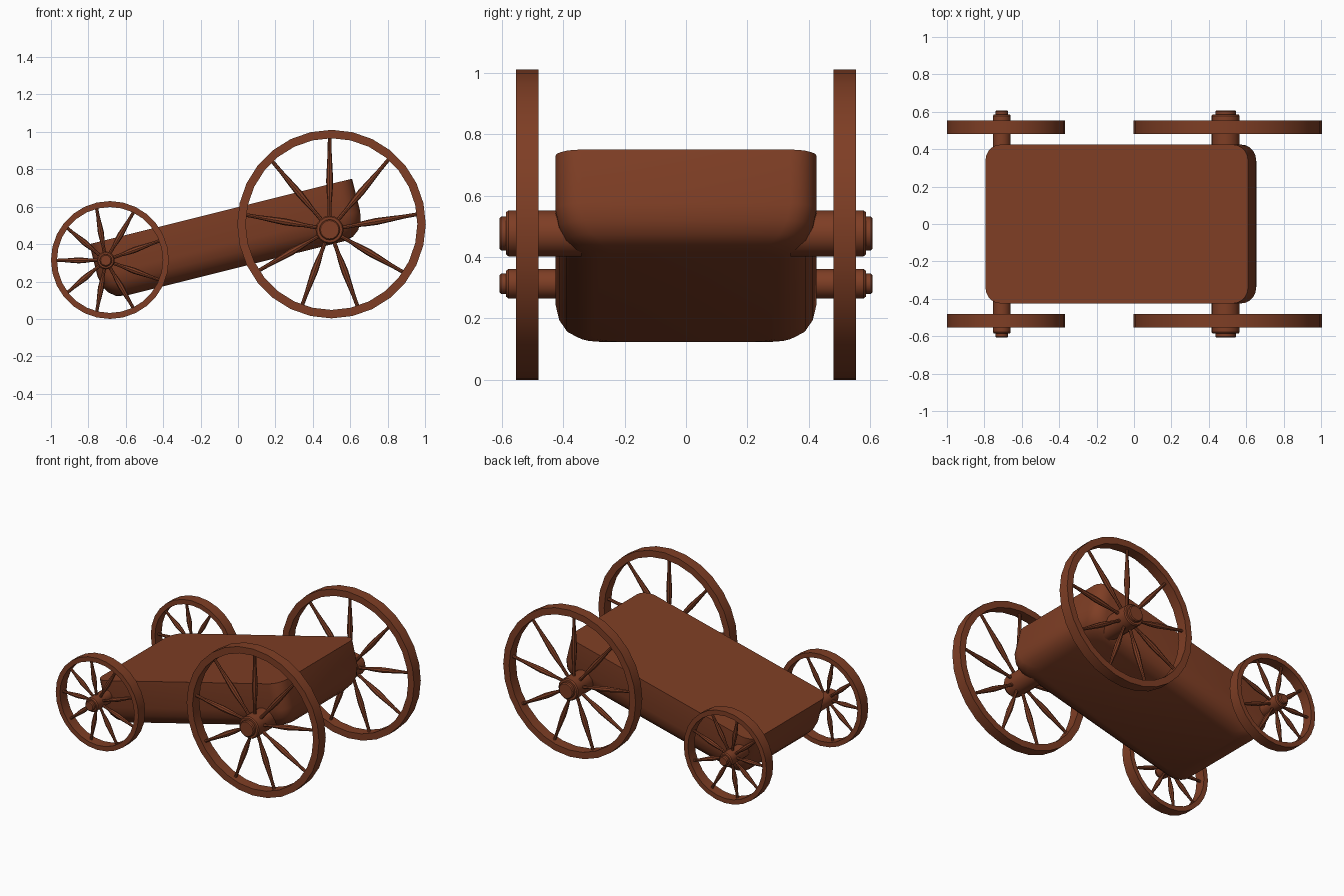
import bpy, bmesh, math
from mathutils import Vector, Matrix

if "Cube" in bpy.data.objects:
    bpy.data.objects.remove(bpy.data.objects["Cube"])

brown = bpy.data.materials.new("brown wood")
brown.diffuse_color = (0.21, 0.048, 0.018, 1)
brown.use_nodes = True
brown.node_tree.nodes["Principled BSDF"].inputs["Base Color"].default_value = brown.diffuse_color


def finish(bm, name, angle=35):
    bmesh.ops.recalc_face_normals(bm, faces=bm.faces[:])
    me = bpy.data.meshes.new(name)
    bm.to_mesh(me)
    bm.free()
    me.materials.append(brown)
    ob = bpy.data.objects.new(name, me)
    bpy.context.collection.objects.link(ob)
    bpy.ops.object.select_all(action='DESELECT')
    ob.select_set(True)
    bpy.context.view_layer.objects.active = ob
    bpy.ops.object.shade_smooth_by_angle(angle=math.radians(angle))
    return ob


def lathe(bm, profile, n, mat, closed=False):
    """Revolve (radius, height) points about local z, placed by mat."""
    rings = []
    for r, h in profile:
        rings.append([bm.verts.new(mat @ Vector((r * math.cos(2 * math.pi * i / n),
                                                 r * math.sin(2 * math.pi * i / n), h)))
                      for i in range(n)])
    pairs = list(zip(rings, rings[1:]))
    if closed:
        pairs.append((rings[-1], rings[0]))
    for a, b in pairs:
        for i in range(n):
            j = (i + 1) % n
            bm.faces.new((a[i], a[j], b[j], b[i]))
    if not closed:
        bm.faces.new(rings[0])
        bm.faces.new(rings[-1])


def body():
    # tilted bed: flat top with crisp edge, rounded lower edges and corners
    bm = bmesh.new()
    u0, u1, half, rc = -0.674, 0.773, 0.425, 0.085
    levels = [(0.580, 0), (0.40, 0), (0.345, 0.012), (0.305, 0.035),
              (0.278, 0.07), (0.266, 0.12)]
    mid, hl = (u0 + u1) / 2, (u1 - u0) / 2
    rings = []
    for n, inset in levels:
        ring = []
        a, b = hl - inset, half - inset
        for q, (sx, sy) in enumerate(((1, 1), (-1, 1), (-1, -1), (1, -1))):
            for k in range(6):
                t = math.radians(q * 90 + k * 18)
                ring.append(bm.verts.new((mid + sx * (a - rc) + rc * math.cos(t),
                                          sy * (b - rc) + rc * math.sin(t), n)))
        rings.append(ring)
    for a, b in zip(rings, rings[1:]):
        for i in range(len(a)):
            j = (i + 1) % len(a)
            bm.faces.new((a[i], a[j], b[j], b[i]))
    bm.faces.new(rings[0])
    bm.faces.new(rings[-1])
    bm.transform(Matrix.Rotation(-math.radians(14), 4, 'Y'))
    finish(bm, "cart_bed", 40)


def wheel(name, rim_c, R, hub_c, hub_r, cap_r, band, start, side):
    # local z of lathe points outward along y
    turn = Matrix.Rotation(math.radians(-90 * side), 4, 'X')
    place = lambda c: Matrix.Translation((c[0], 0, c[1])) @ turn
    bm = bmesh.new()
    lathe(bm, [(R, 0.48), (R, 0.553), (R - band, 0.553), (R - band, 0.48)],
          28, place(rim_c), closed=True)
    finish(bm, name + "_rim")

    # hub with stepped cap
    bm = bmesh.new()
    lathe(bm, [(hub_r, 0.34), (hub_r, 0.578), (hub_r - 0.006, 0.586), (cap_r, 0.586),
               (cap_r, 0.602), (cap_r - 0.006, 0.608)], 16, place(hub_c))
    finish(bm, name + "_hub")

    # nine turned spokes reaching from the hub to the rim
    bm = bmesh.new()
    off = Vector((hub_c[0] - rim_c[0], hub_c[1] - rim_c[1]))
    for i in range(9):
        t = math.radians(start + 40 * i)
        d = Vector((math.cos(t), math.sin(t)))
        od = off.dot(d)
        reach = -od + math.sqrt(od * od - off.length_squared + (R - band * 0.6) ** 2)
        r0 = hub_r * 0.8
        L = reach - r0
        s = 0.7 + 0.6 * (R - 0.31)
        prof = [(r * s, r0 + f * L) for f, r in
                ((0, 0.013), (0.18, 0.013), (0.3, 0.019), (0.45, 0.023),
                 (0.6, 0.019), (0.8, 0.013), (1, 0.012))]
        m = Matrix.Translation((hub_c[0], side * 0.517, hub_c[1])) @ \
            Vector((d.x, 0, d.y)).to_track_quat('Z', 'Y').to_matrix().to_4x4()
        lathe(bm, prof, 8, m)
    finish(bm, name + "_spokes")


body()
for side, label in ((-1, "near"), (1, "far")):
    wheel(label + "_large_wheel", (0.5, 0.507), 0.504, (0.49, 0.477), 0.075, 0.055,
          0.045, 90, side)
    wheel(label + "_small_wheel", (-0.685, 0.315), 0.315, (-0.707, 0.313), 0.048, 0.033,
          0.032, 180, side)
